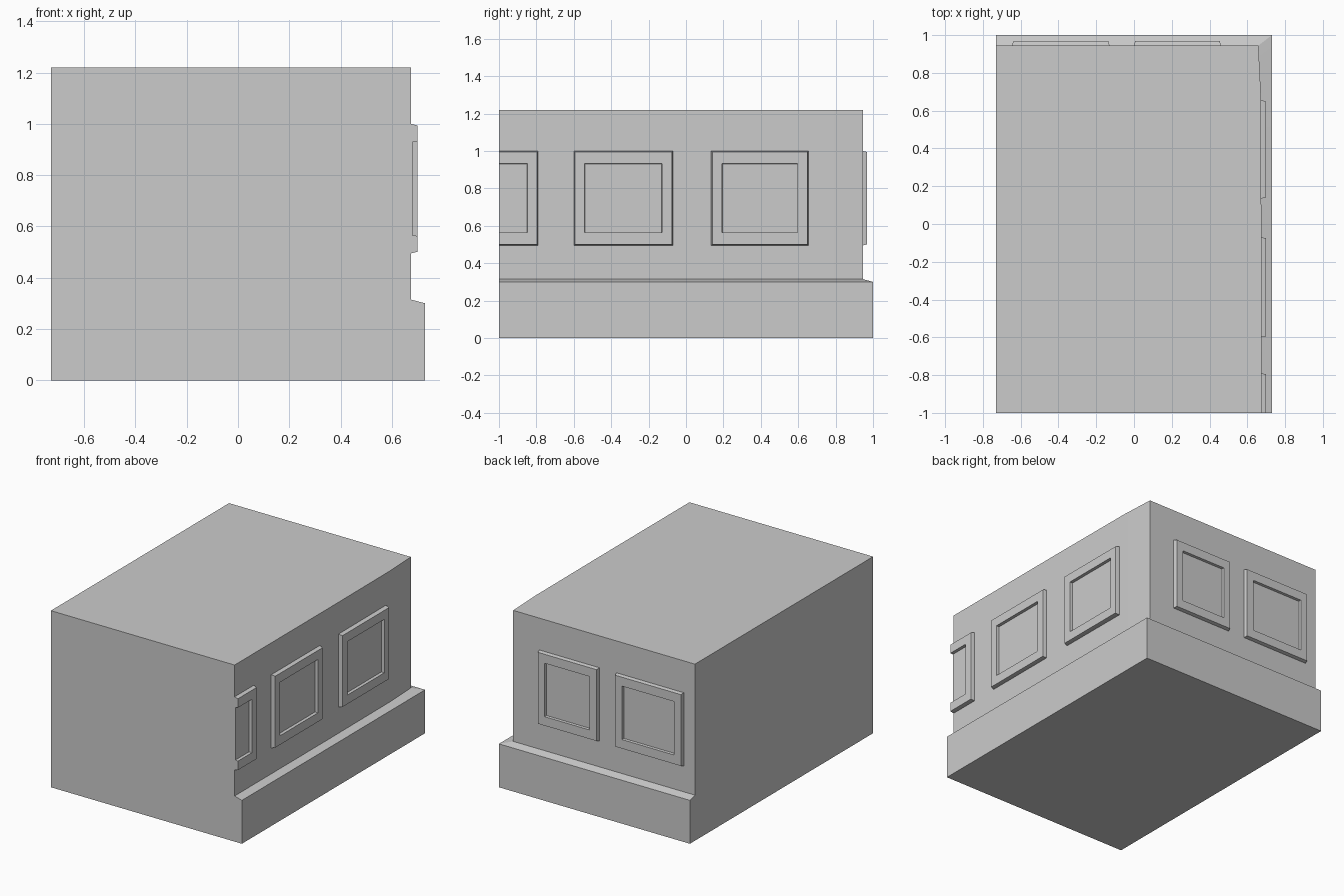
import bpy, bmesh
from mathutils import Vector

cube = bpy.data.objects.get("Cube")
if cube:
    bpy.data.objects.remove(cube, do_unlink=True)

# One plain grey for the whole building
stone = bpy.data.materials.new("plain_grey")
stone.use_nodes = True
GREY = (0.6, 0.6, 0.6, 1)
stone.diffuse_color = GREY
stone.node_tree.nodes["Principled BSDF"].inputs["Base Color"].default_value = GREY

LEFT, FRONT, HEIGHT = -0.73, -1.0, 1.22
WALL_X, WALL_Y = 0.674, 0.945
PLINTH_X, PLINTH_Y = 0.73, 1.0


def loft(bm, rings):
    """Skin a stack of closed rings and cap both ends."""
    loops = [[bm.verts.new(p) for p in ring] for ring in rings]
    for a, b in zip(loops, loops[1:]):
        n = len(a)
        for i in range(n):
            j = (i + 1) % n
            bm.faces.new((a[i], a[j], b[j], b[i]))
    bm.faces.new(loops[0])
    bm.faces.new(loops[-1])
    bmesh.ops.recalc_face_normals(bm, faces=bm.faces[:])


def finish(bm, name):
    mesh = bpy.data.meshes.new(name)
    bm.to_mesh(mesh)
    bm.free()
    mesh.materials.append(stone)
    obj = bpy.data.objects.new(name, mesh)
    bpy.context.collection.objects.link(obj)
    bpy.ops.object.select_all(action='DESELECT')
    bpy.context.view_layer.objects.active = obj
    obj.select_set(True)
    bpy.ops.object.shade_smooth_by_angle(angle=0.3)
    return obj


# Building block: two cut sides, two finished sides with a plinth
def footprint(z, x, y, taper=0.0):
    plan = [(LEFT, FRONT), (x, FRONT), (x, 0.03), (x - taper * 0.2, 0.7),
            (x - taper, y), (LEFT, y)]
    return [(px, py, z) for px, py in plan]


bm = bmesh.new()
loft(bm, [footprint(0, PLINTH_X, PLINTH_Y),
          footprint(0.30, PLINTH_X, PLINTH_Y),
          footprint(0.315, WALL_X, WALL_Y, 0.015),
          footprint(HEIGHT, WALL_X, WALL_Y, 0.015)])
finish(bm, "building_block")


# Raised window surround with a recessed pane
def window(name, start, end, place, cut=False):
    def ring(inset_u, inset_z, depth):
        u0, u1 = start + inset_u, end - inset_u
        z0, z1 = 0.495 + inset_z, 1.0 - inset_z
        return [place(u, z, depth) for u, z in
                ((u0, z0), (u1, z0), (u1, z1), (u0, z1))]

    bm = bmesh.new()
    loft(bm, [ring(0, 0, -0.03), ring(0, 0, 0.0), ring(0.006, 0.006, 0.026),
              ring(0.058, 0.068, 0.026), ring(0.06, 0.07, 0.006)])
    if cut:
        # Slice the window flush with the cut front side
        geom = bm.verts[:] + bm.edges[:] + bm.faces[:]
        bmesh.ops.bisect_plane(bm, geom=geom, plane_co=(0, FRONT, 0),
                               plane_no=(0, -1, 0), clear_outer=True)
        rim = [e for e in bm.edges if e.is_boundary]
        bmesh.ops.holes_fill(bm, edges=rim)
        bmesh.ops.recalc_face_normals(bm, faces=bm.faces[:])
    finish(bm, name)


def on_side(u, z, d):
    return Vector((WALL_X + d, u, z))


def on_back(u, z, d):
    return Vector((u, WALL_Y + d * 0.9, z))


window("side_window_front", -1.32, -0.79, on_side, cut=True)
window("side_window_middle", -0.60, -0.07, on_side)
window("side_window_rear", 0.135, 0.655, on_side)
window("back_window_left", 0.0, 0.46, on_back)
window("back_window_right", -0.645, -0.13, on_back)
